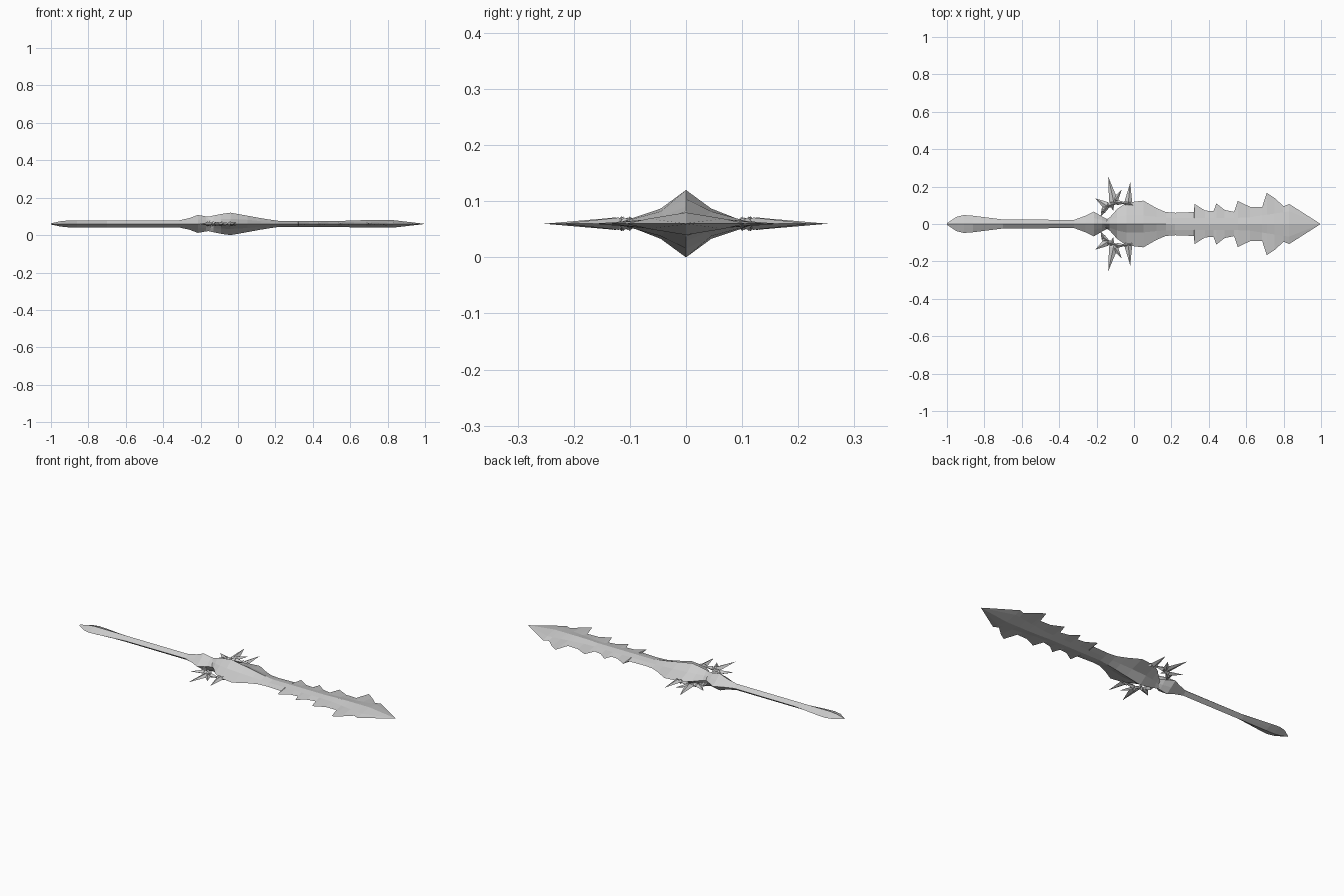
import bpy, bmesh
from mathutils import Vector

cube = bpy.data.objects.get("Cube")
if cube:
    bpy.data.objects.remove(cube, do_unlink=True)

MID = 0.06  # height of the flat centre plane

steel = bpy.data.materials.new("grey_steel")
steel.use_nodes = True
GREY = (0.6, 0.6, 0.6, 1)
steel.diffuse_color = GREY
steel.node_tree.nodes["Principled BSDF"].inputs["Base Color"].default_value = GREY


def finish(name, bm):
    bmesh.ops.remove_doubles(bm, verts=bm.verts, dist=0.0003)
    bmesh.ops.recalc_face_normals(bm, faces=bm.faces)
    mesh = bpy.data.meshes.new(name)
    bm.to_mesh(mesh)
    bm.free()
    mesh.materials.append(steel)
    obj = bpy.data.objects.new(name, mesh)
    bpy.context.collection.objects.link(obj)
    return obj


def loft(name, sections):
    """Sections: x, edge half width, shoulder half width, shoulder height, ridge height."""
    bm = bmesh.new()
    rings = []
    for x, w, sy, sz, h in sections:
        ring = [(w, 0), (sy, sz), (0, h), (-sy, sz), (-w, 0), (-sy, -sz), (0, -h), (sy, -sz)]
        rings.append([bm.verts.new((x, y, MID + z)) for y, z in ring])
    for a, b in zip(rings, rings[1:]):
        for i in range(8):
            j = (i + 1) % 8
            bm.faces.new((a[i], a[j], b[j], b[i]))
    bm.faces.new(rings[0])
    bm.faces.new(rings[-1])
    return finish(name, bm)


def diamond(x, w, h):
    return (x, w, w / 2, h / 2, h)


# Grip with a leaf shaped pommel
loft("grip", [diamond(*s) for s in (
    (-1.0, 0.004, 0.003), (-0.95, 0.038, 0.014), (-0.91, 0.048, 0.018),
    (-0.86, 0.044, 0.018), (-0.7, 0.024, 0.018), (-0.32, 0.022, 0.018))])

# Flared collar
loft("collar", [diamond(*s) for s in (
    (-0.32, 0.022, 0.018), (-0.26, 0.044, 0.031), (-0.215, 0.066, 0.048),
    (-0.17, 0.04, 0.04), (-0.13, 0.018, 0.035))])

# Blade: swollen base, then a toothed edge around a smooth ridge
blade = [
    (-0.17, 0.012, 0.006, 0.02, 0.036), (-0.13, 0.035, 0.02, 0.022, 0.045),
    (-0.09, 0.08, 0.035, 0.025, 0.053), (-0.04, 0.114, 0.045, 0.027, 0.06),
    (0.05, 0.125, 0.045, 0.022, 0.044), (0.12, 0.085, 0.038, 0.015, 0.031),
    (0.17, 0.064, 0.034, 0.011, 0.023)]
edge = [(0.22, 0.06), (0.32, 0.064), (0.324, 0.107), (0.38, 0.072), (0.425, 0.068),
        (0.44, 0.11), (0.485, 0.075), (0.535, 0.065), (0.555, 0.123), (0.62, 0.092),
        (0.685, 0.09), (0.71, 0.166), (0.75, 0.14), (0.8, 0.095), (0.83, 0.107)]
for x, w in edge:
    swell = max(0, x - 0.6) * 0.15
    blade.append((x, w, 0.033 + swell, 0.009, 0.016 + min(swell, 0.004)))
blade.append((0.995, 0.002, 0.001, 0.0005, 0.001))
loft("blade", blade)


def spike(bm, base, tip, width, depth):
    """Four sided shard with a short blunt root."""
    a, b = Vector(base), Vector(tip)
    d = (b - a).normalized()
    side = Vector((-d.y, d.x)) * width
    waist = [bm.verts.new((p.x, p.y, MID + z)) for p, z in
             ((a + side, 0), (a, depth), (a - side, 0), (a, -depth))]
    root = a - d * width
    ends = [bm.verts.new((p.x, p.y, MID)) for p in (root, b)]
    for i in range(4):
        for end in ends:
            bm.faces.new((waist[i], waist[(i + 1) % 4], end))


# Thorned crescents on both sides of the blade base
ARC = [(-0.165, 0.07), (-0.135, 0.1), (-0.09, 0.115), (-0.045, 0.112), (0.0, 0.1)]
SPIKES = [((-0.11, 0.125), (-0.138, 0.253), 0.024), ((-0.03, 0.12), (-0.02, 0.222), 0.02),
          ((-0.15, 0.1), (-0.207, 0.137), 0.02), ((-0.155, 0.085), (-0.18, 0.037), 0.016),
          ((-0.1, 0.13), (-0.065, 0.185), 0.016), ((-0.02, 0.11), (0.01, 0.09), 0.013),
          ((-0.12, 0.105), (-0.11, 0.07), 0.014)]
for label, s in (("left", 1), ("right", -1)):
    bm = bmesh.new()
    for (ax, ay), (bx, by) in zip(ARC, ARC[1:]):
        spike(bm, (ax, ay * s), (bx + 0.012, by * s), 0.014, 0.013)
    for (ax, ay), (bx, by), w in SPIKES:
        spike(bm, (ax, ay * s), (bx, by * s), w, 0.011)
    finish("thorn_crescent_" + ("back" if s > 0 else "front"), bm)
